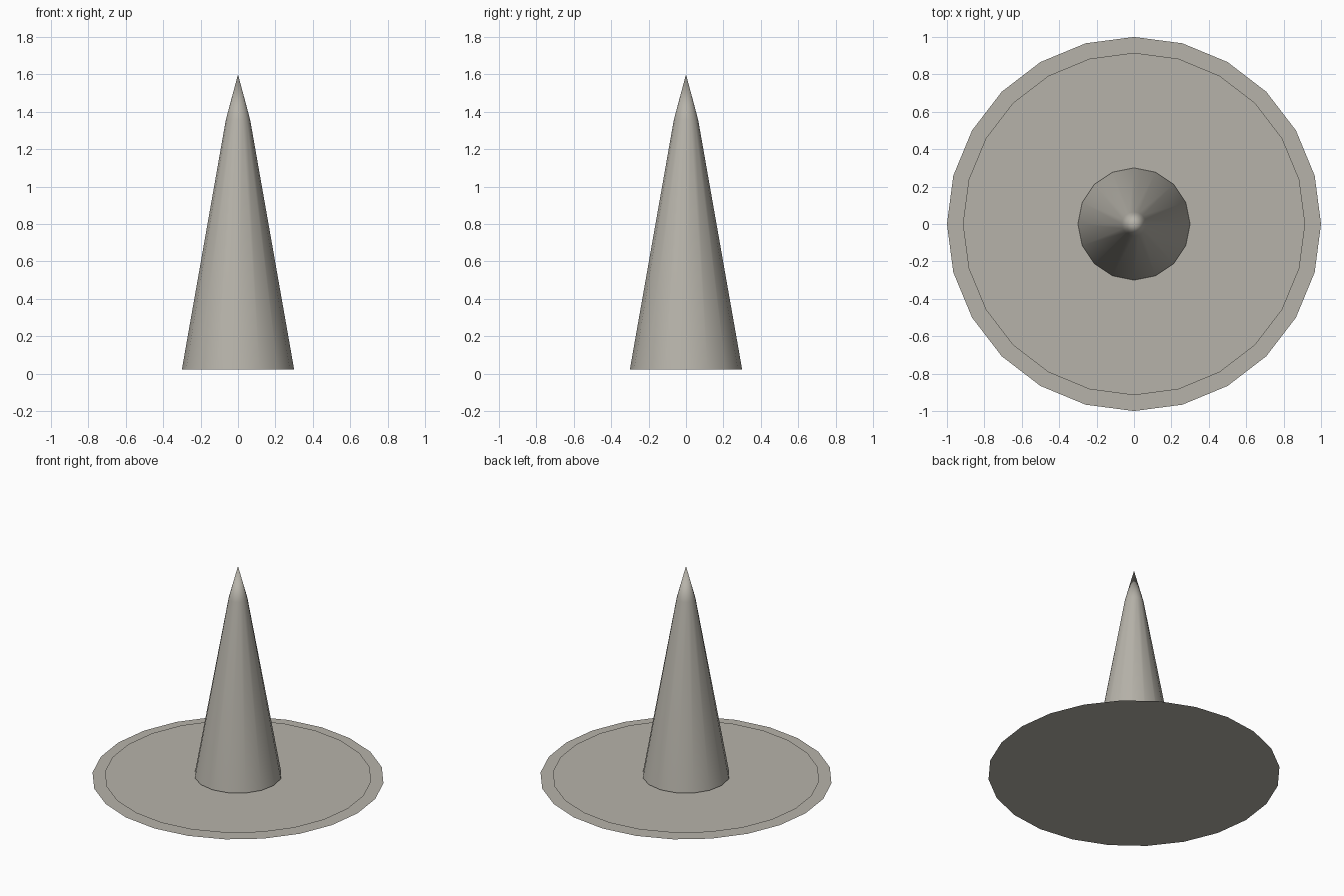
import bpy
import math

if "Cube" in bpy.data.objects:
    bpy.data.objects.remove(bpy.data.objects["Cube"])

stone = bpy.data.materials.new("warm_grey")
stone.diffuse_color = (0.47, 0.45, 0.40, 1)
stone.use_nodes = True
stone.node_tree.nodes["Principled BSDF"].inputs["Base Color"].default_value = stone.diffuse_color


def make_object(name, verts, faces):
    mesh = bpy.data.meshes.new(name)
    mesh.from_pydata(verts, [], faces)
    mesh.materials.append(stone)
    obj = bpy.data.objects.new(name, mesh)
    bpy.context.collection.objects.link(obj)
    return obj


def ring(radius, z, sides):
    return [(radius * math.cos(2 * math.pi * i / sides),
             radius * math.sin(2 * math.pi * i / sides), z) for i in range(sides)]


# Paper-thin discs, the smaller lying just above the larger
for name, radius, z in (("outer_disc", 1.0, 0.0), ("inner_disc", 0.915, 0.01)):
    make_object(name, ring(radius, z, 24), [tuple(range(24))])

# Tapered spike with a steeper pointed tip, open underneath
N = 16
verts = ring(0.3, 0.023, N) + ring(0.065, 1.357, N) + [(0, 0, 1.6)]
faces = []
for i in range(N):
    j = (i + 1) % N
    faces.append((i, j, N + j, N + i))
    faces.append((N + i, N + j, 2 * N))
spike = make_object("spike", verts, faces)
for poly in spike.data.polygons:
    poly.use_smooth = True
